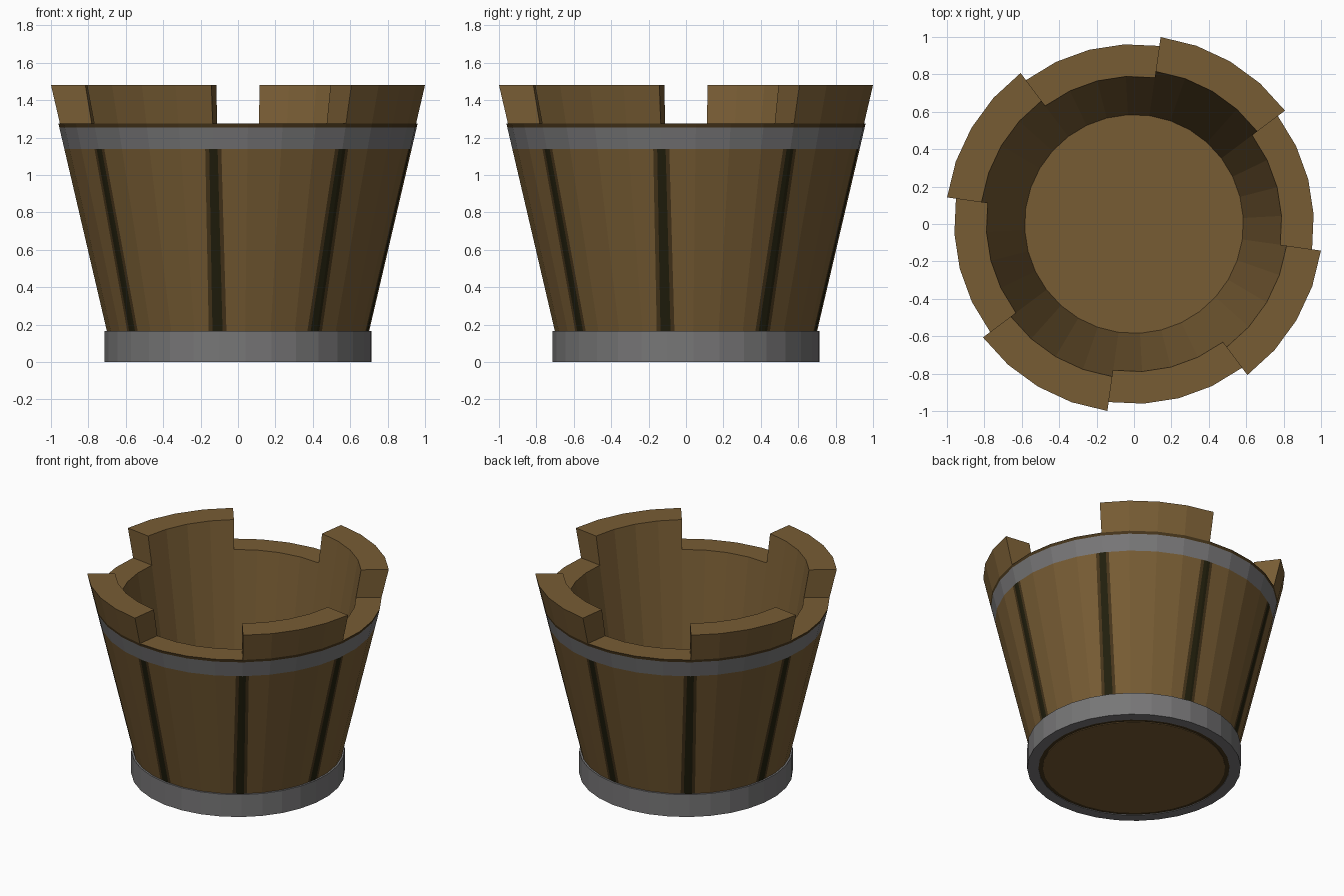
import bpy, bmesh, math
from mathutils import Vector

if "Cube" in bpy.data.objects:
    bpy.data.objects.remove(bpy.data.objects["Cube"])

N = 32                                  # sides of the bucket
START = math.radians(-8.1)              # first stave joint
Z_LOW, Z_HIGH, Z_BAND = 1.275, 1.48, 0.165


def material(name, rgb):
    m = bpy.data.materials.new(name)
    m.diffuse_color = (*rgb, 1)
    m.use_nodes = True
    m.node_tree.nodes["Principled BSDF"].inputs["Base Color"].default_value = m.diffuse_color
    return m


WOOD, SHADE, JOINT, METAL = range(4)
mats = [material("wood", (0.185, 0.107, 0.034)),
        material("dark wood", (0.062, 0.036, 0.011)),
        material("joint black", (0.016, 0.014, 0.004)),
        material("grey metal", (0.185, 0.182, 0.185))]


def r_out(z):
    return 0.702 + 0.234 * (z - Z_BAND)


def r_in(z):
    return 0.585 + 0.166 * (z - 0.04)


def point(i, t, r, z):
    """Point on flat side i, a fraction t along it."""
    a = START + i * 2 * math.pi / N
    b = a + 2 * math.pi / N
    p = Vector((math.cos(a), math.sin(a), 0)).lerp(Vector((math.cos(b), math.sin(b), 0)), t) * r
    p.z = z
    return p


def finish(name, bm):
    bmesh.ops.remove_doubles(bm, verts=bm.verts, dist=1e-5)
    me = bpy.data.meshes.new(name)
    bm.to_mesh(me)
    bm.free()
    for m in mats:
        me.materials.append(m)
    ob = bpy.data.objects.new(name, me)
    bpy.context.collection.objects.link(ob)
    return ob


def quad(bm, pts, mat):
    f = bm.faces.new([bm.verts.new(p) for p in pts])
    f.material_index = mat


def columns(i, z):
    """Stripe cuts across side i; stripes get relatively narrower upward."""
    k = min(max((z - Z_BAND) / (1.14 - Z_BAND), 0), 1)
    mix = lambda lo, hi: lo + (hi - lo) * k
    if i % 4 == 0:
        return [0, mix(0.12, 0.12), mix(0.27, 0.23), 1], [JOINT, SHADE, WOOD]
    if i % 4 == 3:
        return [0, 1 - mix(0.43, 0.25), 1 - mix(0.28, 0.13), 1], [WOOD, SHADE, JOINT]
    return [0, 1], [WOOD]


# staved wall with flush upper hoop and four raised rim sections
bm = bmesh.new()
rows = [(0.005, Z_BAND, None), (Z_BAND, 1.14, None),
        (1.14, 1.255, METAL), (1.255, Z_LOW, SHADE)]
for i in range(N):
    tall = (i // 4) % 2 == 1
    top = Z_HIGH if tall else Z_LOW
    for z0, z1, fixed in rows:
        c0, cm = columns(i, z0)
        c1, _ = columns(i, z1)
        if fixed is not None:
            c0 = c1 = [0, 1]
            cm = [fixed]
        for j, m in enumerate(cm):
            quad(bm, [point(i, c0[j], r_out(z0), z0), point(i, c0[j + 1], r_out(z0), z0),
                      point(i, c1[j + 1], r_out(z1), z1), point(i, c1[j], r_out(z1), z1)], m)
    if tall:
        quad(bm, [point(i, 0, r_out(Z_LOW), Z_LOW), point(i, 1, r_out(Z_LOW), Z_LOW),
                  point(i, 1, r_out(top), top), point(i, 0, r_out(top), top)], WOOD)
        # end faces of the raised section
        for t, edge in ((0, 0), (1, 3)):
            if i % 4 == edge:
                e = [point(i, t, r_out(Z_LOW), Z_LOW), point(i, t, r_out(top), top),
                     point(i, t, r_in(top), top), point(i, t, r_in(Z_LOW), Z_LOW)]
                quad(bm, e if t == 0 else e[::-1], WOOD)
    # rim, inside and underside
    quad(bm, [point(i, 0, r_out(top), top), point(i, 1, r_out(top), top),
              point(i, 1, r_in(top), top), point(i, 0, r_in(top), top)], WOOD)
    quad(bm, [point(i, 1, r_in(0.005), 0.005), point(i, 0, r_in(0.005), 0.005),
              point(i, 0, r_in(top), top), point(i, 1, r_in(top), top)], WOOD)
    quad(bm, [point(i, 1, r_out(0.005), 0.005), point(i, 0, r_out(0.005), 0.005),
              point(i, 0, r_in(0.005), 0.005), point(i, 1, r_in(0.005), 0.005)], SHADE)
finish("bucket_wall", bm)

# bottom hoop
bm = bmesh.new()
loop = [(0.64, 0), (0.715, 0), (0.715, Z_BAND), (0.64, Z_BAND)]
for i in range(N):
    for j in range(4):
        (ra, za), (rb, zb) = loop[j], loop[(j + 1) % 4]
        quad(bm, [point(i, 0, ra, za), point(i, 1, ra, za),
                  point(i, 1, rb, zb), point(i, 0, rb, zb)], METAL)
finish("bottom_hoop", bm)

# floor disc
bm = bmesh.new()
for i in range(N):
    quad(bm, [point(i, 0, 0.61, 0), point(i, 1, 0.61, 0),
              point(i, 1, 0.61, 0.04), point(i, 0, 0.61, 0.04)], WOOD)
quad(bm, [point(i, 0, 0.61, 0.04) for i in range(N)], WOOD)
quad(bm, [point(i, 0, 0.61, 0) for i in reversed(range(N))], WOOD)
finish("bucket_floor", bm)
